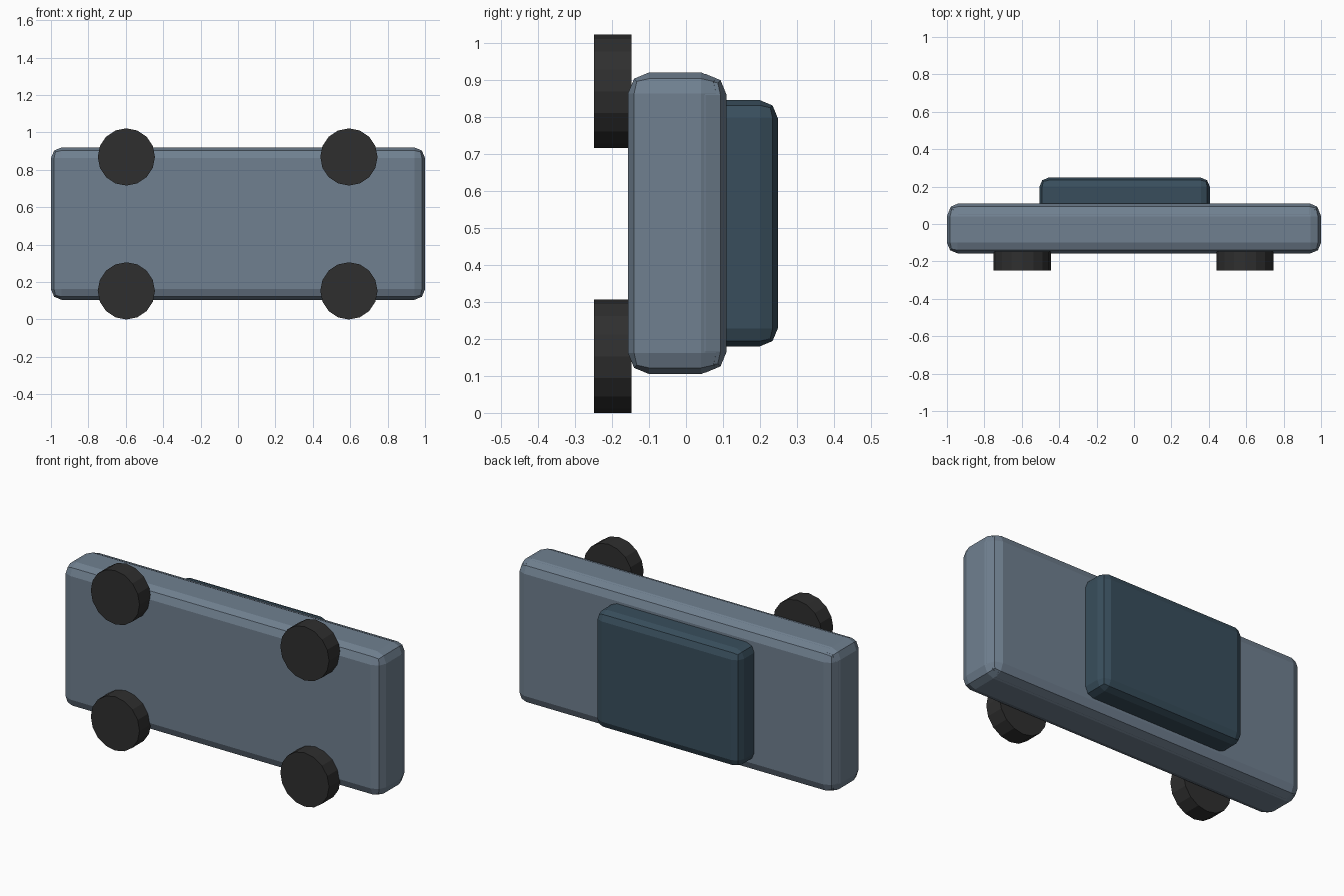
import bpy
import math

if "Cube" in bpy.data.objects:
    bpy.data.objects.remove(bpy.data.objects["Cube"])


def material(name, color):
    m = bpy.data.materials.new(name)
    m.diffuse_color = (*color, 1)
    m.use_nodes = True
    m.node_tree.nodes["Principled BSDF"].inputs["Base Color"].default_value = m.diffuse_color
    return m


body_mat = material("slate_blue_grey", (0.162, 0.216, 0.279))
cabin_mat = material("dark_teal_grey", (0.040, 0.076, 0.107))
tyre_mat = material("black_rubber", (0.028, 0.028, 0.028))


def rounded_box(name, low, high, radius, mat):
    """Box between two corners with two-step bevelled edges."""
    bpy.ops.mesh.primitive_cube_add(
        size=1, location=[(a + b) / 2 for a, b in zip(low, high)])
    ob = bpy.context.object
    ob.name = name
    ob.scale = [b - a for a, b in zip(low, high)]
    bpy.ops.object.transform_apply(location=False, rotation=False, scale=True)
    bevel = ob.modifiers.new("rounded_edges", 'BEVEL')
    bevel.width = radius
    bevel.segments = 2
    ob.data.materials.append(mat)
    return ob


# Main body and the slightly raised shell at its back
rounded_box("body", (-1, -0.157, 0.105), (1, 0.098, 0.92), 0.057, body_mat)
rounded_box("upper_shell", (-0.996, -0.04, 0.109), (0.996, 0.11, 0.916),
            0.057, body_mat)

# Cabin
rounded_box("cabin", (-0.505, 0.0, 0.18), (0.405, 0.248, 0.845), 0.048, cabin_mat)

# Four wheels
for side, z in (("lower", 0.153), ("upper", 0.869)):
    for end, x in (("left", -0.597), ("right", 0.593)):
        bpy.ops.mesh.primitive_cylinder_add(
            vertices=16, radius=0.153, depth=0.102,
            location=(x, -0.198, z), rotation=(math.pi / 2, 0, 0))
        wheel = bpy.context.object
        wheel.name = f"wheel_{side}_{end}"
        wheel.data.materials.append(tyre_mat)
